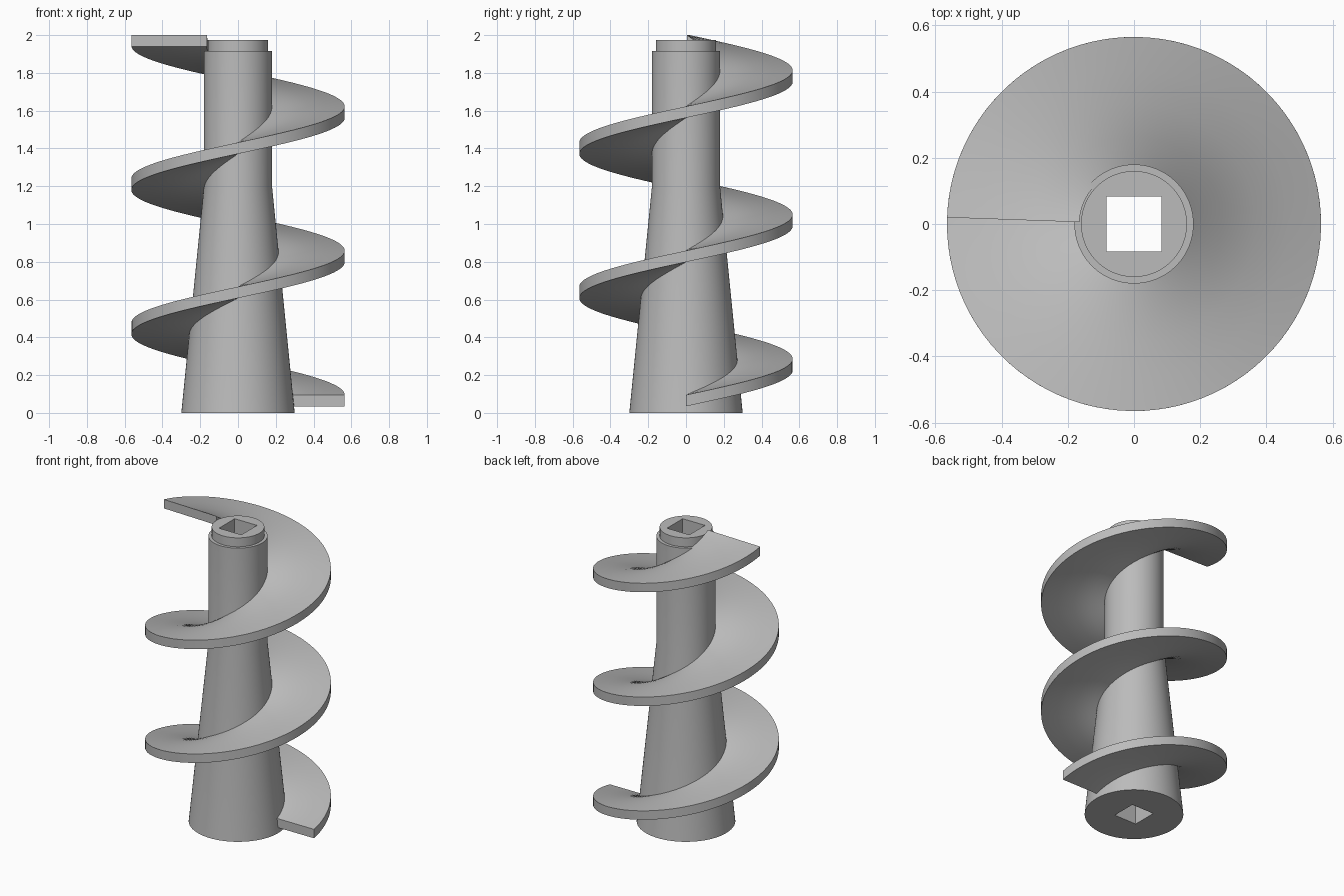
import bpy
import bmesh
from math import cos, sin, radians, tau

cube = bpy.data.objects.get("Cube")
if cube:
    bpy.data.objects.remove(cube, do_unlink=True)

# One plain grey metal for everything
metal = bpy.data.materials.new("grey_metal")
metal.use_nodes = True
metal.diffuse_color = (0.5, 0.5, 0.5, 1)
metal.node_tree.nodes["Principled BSDF"].inputs["Base Color"].default_value = (0.5, 0.5, 0.5, 1)


def skin(name, rings, closed):
    """Join rings of points with quads; a closed run loops, an open run is capped."""
    bm = bmesh.new()
    loops = [[bm.verts.new(p) for p in ring] for ring in rings]
    pairs = list(zip(loops, loops[1:]))
    if closed:
        pairs.append((loops[-1], loops[0]))
    else:
        bm.faces.new(loops[0])
        bm.faces.new(loops[-1])
    for a, b in pairs:
        for i in range(len(a)):
            j = (i + 1) % len(a)
            bm.faces.new((a[i], a[j], b[j], b[i]))
    bmesh.ops.recalc_face_normals(bm, faces=bm.faces)
    mesh = bpy.data.meshes.new(name)
    bm.to_mesh(mesh)
    bm.free()
    mesh.materials.append(metal)
    obj = bpy.data.objects.new(name, mesh)
    bpy.context.collection.objects.link(obj)
    bpy.ops.object.select_all(action="DESELECT")
    obj.select_set(True)
    bpy.context.view_layer.objects.active = obj
    bpy.ops.object.shade_smooth_by_angle(angle=radians(30))
    return obj


# Tapered shaft with a stepped collar and a square hole right through
SEGMENTS = 96
HOLE = 0.083
angles = [tau * i / SEGMENTS for i in range(SEGMENTS)]


def circle(r, z):
    return [(r * cos(a), r * sin(a), z) for a in angles]


def square(h, z):
    return [(x * h / m, y * h / m, z) for x, y, m in
            ((cos(a), sin(a), max(abs(cos(a)), abs(sin(a)))) for a in angles)]


TOP = 1.975
profile = [(0.30, 0), (0.18, 1.2), (0.18, 1.915), (0.16, 1.915), (0.16, TOP)]
skin("shaft", [circle(r, z) for r, z in profile] + [square(HOLE, TOP), square(HOLE, 0)], True)

# Helical blade: a flat bar section swept two and a half turns
STEPS = 240
INNER, OUTER, THICK = 0.165, 0.565, 0.06
START, RISE = 0.035, 1.905
SWEEP = radians(898)
RADII = [INNER + (OUTER - INNER) * k / 4 for k in range(5)]


def blade_section(t):
    a = SWEEP * t
    z = START + RISE * t
    outline = [(r, z) for r in RADII] + [(r, z + THICK) for r in reversed(RADII)]
    return [(r * cos(a), r * sin(a), h) for r, h in outline]


skin("spiral_blade", [blade_section(i / STEPS) for i in range(STEPS + 1)], False)
